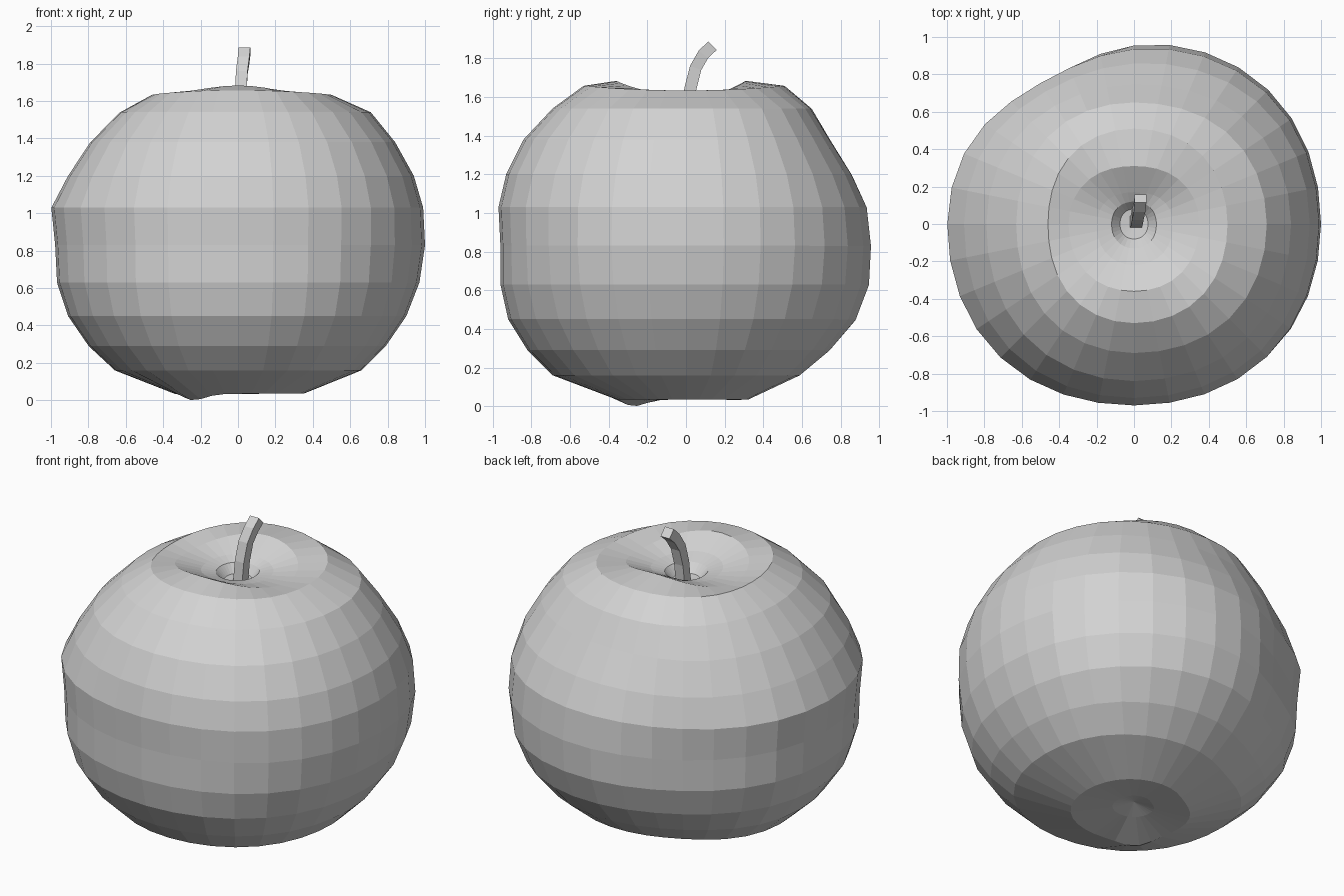
import bpy, bmesh
from math import sin, cos, pi, exp
from mathutils import Vector

cube = bpy.data.objects.get("Cube")
if cube:
    bpy.data.objects.remove(cube)

SEGMENTS = 32

grey = bpy.data.materials.new("plain grey")
grey.use_nodes = True
grey.diffuse_color = (0.65, 0.65, 0.65, 1)
grey.node_tree.nodes["Principled BSDF"].inputs["Base Color"].default_value = (0.65, 0.65, 0.65, 1)


def make_object(name, bm):
    bmesh.ops.recalc_face_normals(bm, faces=bm.faces)
    mesh = bpy.data.meshes.new(name)
    bm.to_mesh(mesh)
    bm.free()
    mesh.materials.append(grey)
    obj = bpy.data.objects.new(name, mesh)
    bpy.context.collection.objects.link(obj)
    return obj


def bridge(bm, low, high):
    n = len(low)
    for i in range(n):
        j = (i + 1) % n
        bm.faces.new((low[i], low[j], high[j], high[i]))


# Fruit rings: height, radius to the left, back, right and front, saddle lift
rings = [
    (0.055, 0.12, 0.12, 0.12, 0.12, 0.0),
    (0.035, 0.35, 0.33, 0.34, 0.36, 0.0),
    (0.16, 0.66, 0.60, 0.66, 0.69, 0.0),
    (0.29, 0.79, 0.76, 0.80, 0.82, 0.0),
    (0.45, 0.90, 0.90, 0.91, 0.92, 0.0),
    (0.63, 0.97, 0.97, 0.97, 0.96, 0.0),
    (0.83, 1.00, 0.98, 0.98, 0.96, 0.0),
    (1.03, 0.99, 0.955, 1.00, 0.97, 0.0),
    (1.20, 0.94, 0.87, 0.91, 0.93, 0.0),
    (1.38, 0.84, 0.75, 0.79, 0.84, 0.0),
    (1.54, 0.71, 0.65, 0.63, 0.69, 0.0),
    (1.645, 0.50, 0.51, 0.46, 0.53, 0.012),
    (1.645, 0.35, 0.31, 0.35, 0.36, 0.038),
    (1.60, 0.21, 0.17, 0.20, 0.22, 0.01),
    (1.58, 0.12, 0.12, 0.12, 0.13, 0.0),
    (1.53, 0.075, 0.08, 0.075, 0.08, 0.0),
]


def ring_point(ring, a):
    z, left, back, right, front, lift = ring
    side = left if cos(a) > 0 else right
    depth = back if sin(a) > 0 else front
    r = side * cos(a) ** 2 + depth * sin(a) ** 2
    r *= 1 + 0.025 * sin(2 * a) ** 2
    # shallow flat on the back right, fading out towards the shoulder
    flat = exp(-((a - 0.69 * pi) / 0.5) ** 2)
    r *= 1 - flat * 0.11 * min(1, max(0, (1.5 - z) / 0.6))
    # the same side sags a little around the middle
    z -= 0.03 * flat * sin(pi * min(1, z / 1.6))
    # one uneven bump under the front right
    bump = 0.035 * exp(-((a - 1.27 * pi) / 0.3) ** 2) if z < 0.05 else 0
    return Vector((r * cos(a), r * sin(a), z - lift * cos(2 * a) - bump))


bm = bmesh.new()
loops = [[bm.verts.new(ring_point(ring, 2 * pi * i / SEGMENTS)) for i in range(SEGMENTS)]
         for ring in rings]
for low, high in zip(loops, loops[1:]):
    bridge(bm, low, high)
# Close the bottom and the stem hollow with fans
for loop, z in ((loops[0], 0.085), (loops[-1], 1.52)):
    tip = bm.verts.new((0, 0, z))
    for i in range(SEGMENTS):
        bm.faces.new((loop[i], loop[(i + 1) % SEGMENTS], tip))
make_object("fruit_body", bm)

# Square stem that bends backwards
path = [Vector(p) for p in ((0.01, 0.01, 1.5), (0.015, 0.022, 1.64), (0.02, 0.05, 1.75),
                            (0.03, 0.09, 1.82), (0.035, 0.137, 1.865))]
bm = bmesh.new()
loops = []
half = 0.031
for i, p in enumerate(path):
    along = (path[min(i + 1, len(path) - 1)] - path[max(i - 1, 0)]).normalized()
    across = Vector((1, 0, 0))
    out = along.cross(across).normalized()
    loops.append([bm.verts.new(p + half * (u * across + v * out))
                  for u, v in ((-1, -1), (1, -1), (1, 1), (-1, 1))])
for low, high in zip(loops, loops[1:]):
    bridge(bm, low, high)
bm.faces.new(loops[0])
bm.faces.new(loops[-1])
make_object("stem", bm)
